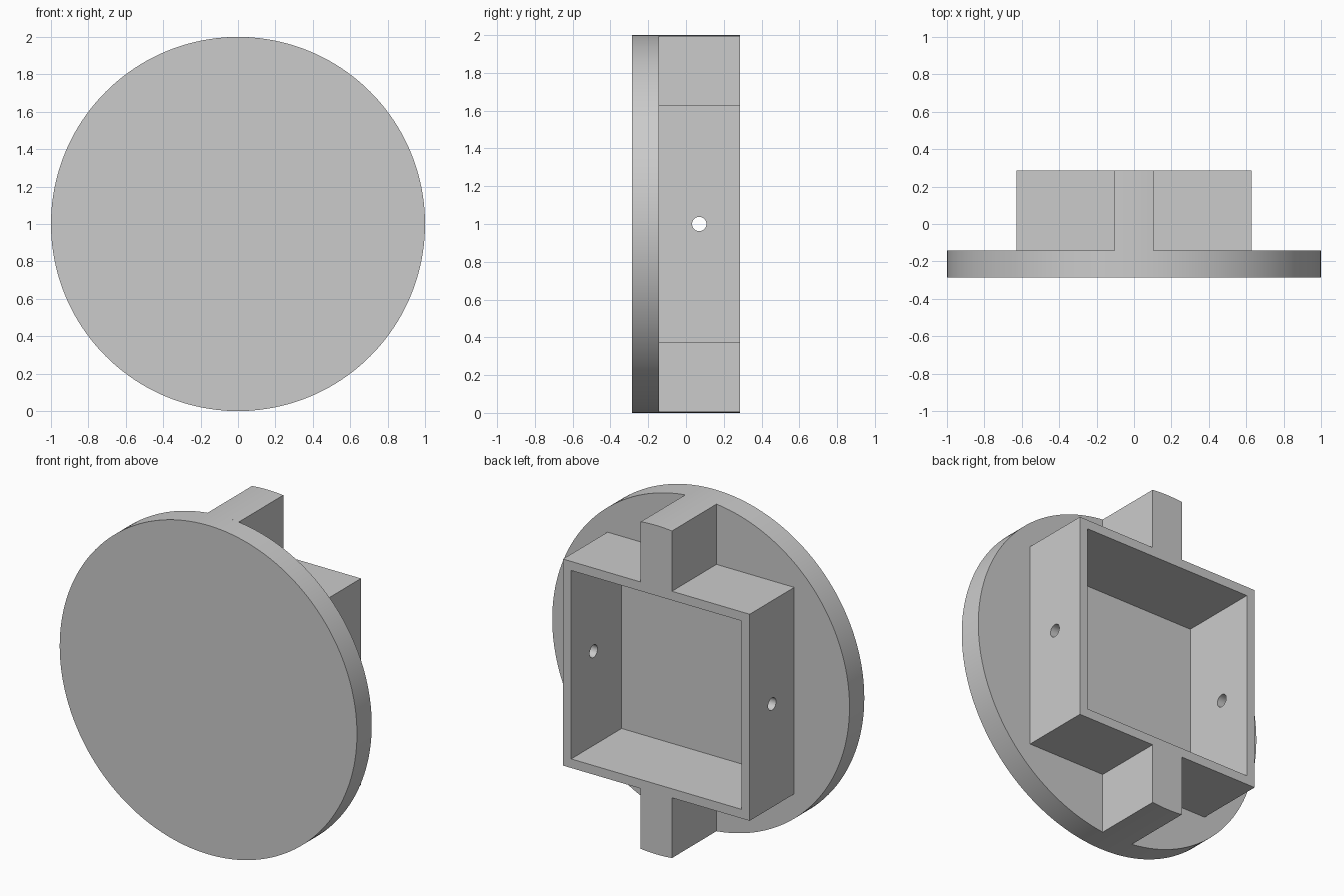
import bpy
import bmesh
from math import sin, cos, pi, asin, sqrt
from mathutils import Matrix

cube = bpy.data.objects.get("Cube")
if cube:
    bpy.data.objects.remove(cube, do_unlink=True)

FRONT, FACE, BACK = -0.285, -0.143, 0.285   # disc front, disc rear, frame rear
FLOOR = -0.20                               # bottom of the recess
HALF, WALL, RIB = 0.628, 0.055, 0.105       # frame half size, wall, rib half width
CENTRE = 1.0

grey = bpy.data.materials.new("plain_grey")
grey.use_nodes = True
colour = (0.6, 0.6, 0.6, 1)
grey.diffuse_color = colour
grey.node_tree.nodes["Principled BSDF"].inputs["Base Color"].default_value = colour


def prism(name, outline, y0, y1):
    """Extrude an x-z outline, relative to the centre, from y0 to y1."""
    bm = bmesh.new()
    face = bm.faces.new([bm.verts.new((x, y0, CENTRE + z)) for x, z in outline])
    new = bmesh.ops.extrude_face_region(bm, geom=[face])["geom"]
    verts = [g for g in new if isinstance(g, bmesh.types.BMVert)]
    bmesh.ops.translate(bm, verts=verts, vec=(0, y1 - y0, 0))
    bmesh.ops.recalc_face_normals(bm, faces=bm.faces)
    return finish(name, bm)


def finish(name, bm):
    mesh = bpy.data.meshes.new(name)
    bm.to_mesh(mesh)
    bm.free()
    mesh.materials.append(grey)
    obj = bpy.data.objects.new(name, mesh)
    bpy.context.collection.objects.link(obj)
    return obj


def combine(target, tool, operation):
    """Apply a boolean and discard the tool."""
    mod = target.modifiers.new(operation.lower(), "BOOLEAN")
    mod.operation, mod.object, mod.solver = operation, tool, "EXACT"
    bpy.context.view_layer.objects.active = target
    bpy.ops.object.modifier_apply(modifier=mod.name)
    bpy.data.objects.remove(tool, do_unlink=True)


def smooth(obj):
    bpy.ops.object.select_all(action="DESELECT")
    obj.select_set(True)
    bpy.context.view_layer.objects.active = obj
    bpy.ops.object.shade_smooth_by_angle(angle=pi / 6)


def square(h):
    return [(-h, -h), (h, -h), (h, h), (-h, h)]


# Round plate with the square frame joined to its rear
SIDES = 160
circle = [(cos(2 * pi * i / SIDES), sin(2 * pi * i / SIDES)) for i in range(SIDES)]
body = prism("plate_and_frame", circle, FRONT, FACE)
combine(body, prism("frame_block", square(HALF), FACE - 0.03, BACK), "UNION")

# Open recess, sunk slightly into the plate
combine(body, prism("recess_cutter", square(HALF - WALL), FLOOR, BACK + 0.1), "DIFFERENCE")

# Pin hole through both side walls
bm = bmesh.new()
bmesh.ops.create_cone(bm, cap_ends=True, segments=40, radius1=0.038, radius2=0.038, depth=2,
                      matrix=Matrix.Translation((0, 0.07, CENTRE)) @ Matrix.Rotation(pi / 2, 4, "Y"))
combine(body, finish("pin_hole_cutter", bm), "DIFFERENCE")
smooth(body)

# Upper and lower ribs, with ends following the plate rim
reach = asin(RIB)
arc = [(sin(reach * t / 4), cos(reach * t / 4)) for t in range(4, -5, -1)]
for name, side in (("upper_rib", 1), ("lower_rib", -1)):
    outline = [(-RIB, HALF), (RIB, HALF)] + arc
    smooth(prism(name, [(x, z * side) for x, z in outline], FACE, BACK))
